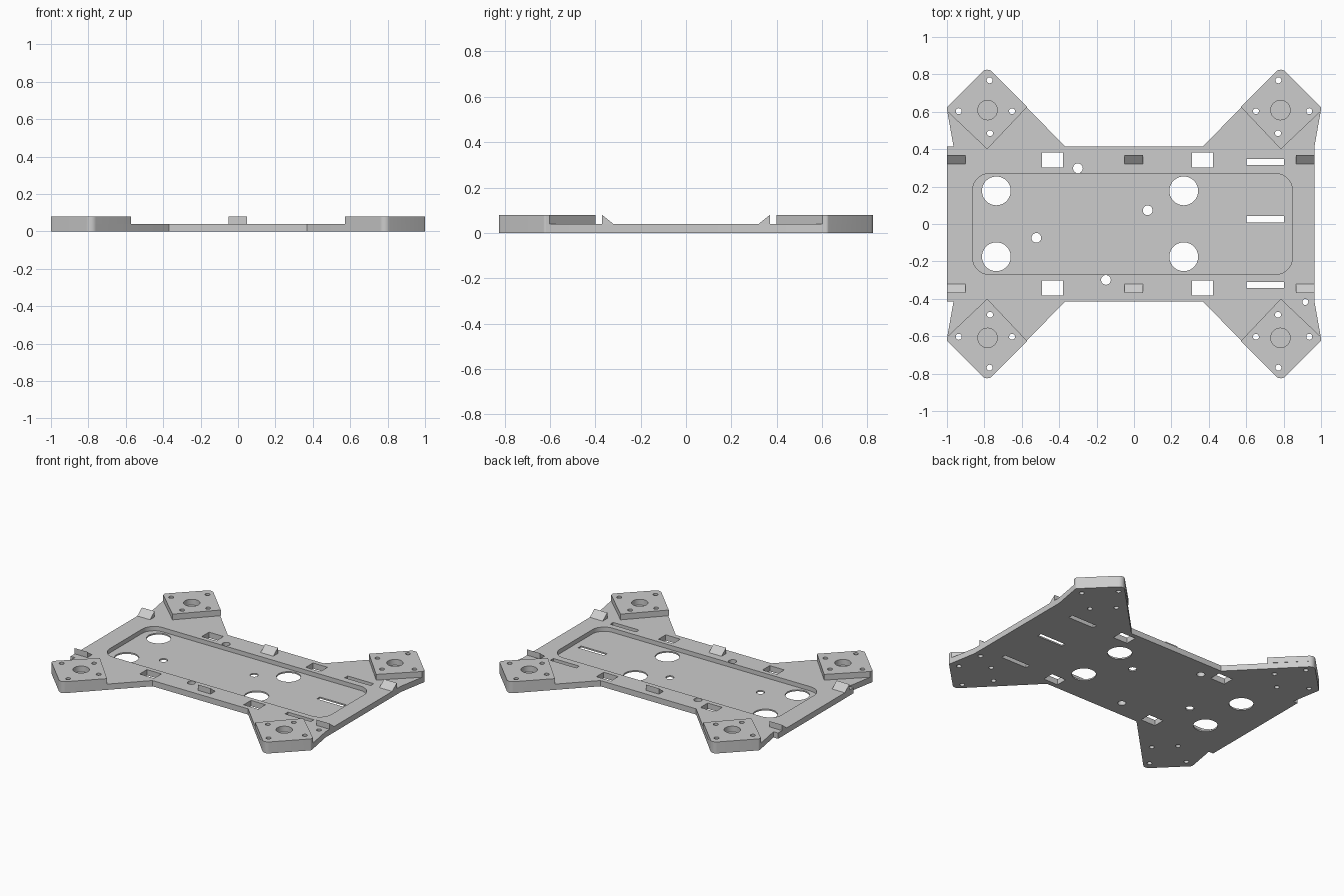
import bpy, bmesh
from math import cos, sin, tan, tau, radians
from mathutils import Vector

old = bpy.data.objects.get("Cube")
if old:
    bpy.data.objects.remove(old)

THICK, FLOOR, TOP = 0.04, 0.01, 0.08

grey = bpy.data.materials.new("plain grey")
grey.use_nodes = True
grey.diffuse_color = (0.604, 0.604, 0.604, 1)
grey.node_tree.nodes["Principled BSDF"].inputs["Base Color"].default_value = grey.diffuse_color


def circle(x, y, r, n=32):
    return [(x + r * cos(tau * i / n), y + r * sin(tau * i / n)) for i in range(n)]


def rect(x0, x1, y0, y1, r=0):
    return fillet([(x0, y0, r), (x1, y0, r), (x1, y1, r), (x0, y1, r)])


def fillet(corners, steps=6):
    """Round each (x, y, radius) corner of a closed outline."""
    out = []
    for i, (x, y, r) in enumerate(corners):
        p = Vector((x, y))
        if r == 0:
            out.append((x, y))
            continue
        a = (Vector(corners[i - 1][:2]) - p).normalized()
        b = (Vector(corners[(i + 1) % len(corners)][:2]) - p).normalized()
        half = a.angle(b) / 2
        centre = p + (a + b).normalized() * r / sin(half)
        start = p + a * r / tan(half) - centre
        end = p + b * r / tan(half) - centre
        for k in range(steps + 1):
            d = start.lerp(end, k / steps).normalized() * r
            out.append(tuple(centre + d))
    return out


def prisms(name, outlines, z0, z1):
    """One object holding an upright prism for each outline."""
    bm = bmesh.new()
    for pts in outlines:
        face = bm.faces.new([bm.verts.new((x, y, z0)) for x, y in pts])
        top = bmesh.ops.extrude_face_region(bm, geom=[face])["geom"]
        bmesh.ops.translate(bm, vec=(0, 0, z1 - z0),
                            verts=[v for v in top if isinstance(v, bmesh.types.BMVert)])
    bmesh.ops.recalc_face_normals(bm, faces=bm.faces)
    mesh = bpy.data.meshes.new(name)
    bm.to_mesh(mesh)
    bm.free()
    obj = bpy.data.objects.new(name, mesh)
    bpy.context.collection.objects.link(obj)
    mesh.materials.append(grey)
    return obj


def activate(obj):
    bpy.ops.object.select_all(action='DESELECT')
    obj.select_set(True)
    bpy.context.view_layer.objects.active = obj


def cut(obj, outlines, z0, z1):
    cutter = prisms("cutter", outlines, z0, z1)
    cutter.hide_render = True
    mod = obj.modifiers.new("cut", 'BOOLEAN')
    mod.operation, mod.solver, mod.object = 'DIFFERENCE', 'EXACT', cutter
    activate(obj)
    bpy.ops.object.modifier_apply(modifier=mod.name)
    bpy.data.objects.remove(cutter)


def mirrored(pts, sx, sy):
    return [(x * sx, y * sy, *rest) for x, y, *rest in pts]


QUADRANTS = [(1, 1), (-1, 1), (-1, -1), (1, -1)]
arm_tip = [(1.002, 0.623, 0.014), (0.785, 0.84, 0.036)]
screws = [(0.772, 0.768), (0.652, 0.603), (0.937, 0.603), (0.77, 0.485)]

# Base plate outline: four diagonal arms, wider lip on the right-hand end
outline = []
for sx, sy in QUADRANTS:
    arm = [(0.965, 0.415, 0)] + arm_tip + [(0.369, 0.415, 0)]
    if sx < 0:
        arm.insert(0, (1.0, 0.415, 0))
    part = mirrored(arm, sx, sy)
    outline += part if sx * sy > 0 else part[::-1]
plate = prisms("base_plate", [fillet(outline)], 0, THICK)

# Shallow rounded pocket
cut(plate, [rect(-0.863, 0.847, -0.27, 0.27, 0.09)], FLOOR, 0.1)

# Through holes, windows and slots
holes = [circle(x, y, 0.077, 48) for x in (-0.736, 0.266) for y in (-0.175, 0.177)]
holes += [circle(x, y, 0.026) for x, y in
          [(-0.3, 0.298), (0.073, 0.073), (-0.522, -0.074), (-0.15, -0.299)]]
holes += [rect(x, x + 0.112, y, y + 0.08) for x in (-0.491, 0.311) for y in (-0.381, 0.302)]
holes += [rect(0.602, 0.802, y, y + 0.033) for y in (-0.343, 0.009, 0.315)]
holes.append(circle(0.916, -0.417, 0.016, 20))
for sx, sy in QUADRANTS:
    holes += [circle(x * sx, y * sy, 0.016, 20) for x, y in screws]
cut(plate, holes, -0.1, 0.2)

# Raised motor pads at the arm tips
pads = []
for sx, sy in QUADRANTS:
    shape = [(0.571, 0.626, 0), (0.785, 0.4, 0), (0.998, 0.602, 0)] + arm_tip
    name = ("back" if sy > 0 else "front") + ("_left" if sx > 0 else "_right") + "_motor_pad"
    pad = prisms(name, [fillet(mirrored(shape, sx, sy))], THICK, TOP)
    cut(pad, [circle(x * sx, y * sy, 0.016, 20) for x, y in screws]
        + [circle(0.783 * sx, 0.609 * sy, 0.052)], 0, 0.2)
    pads.append(pad)

# Wedge clips: upright outside, sloping down towards the middle
for label, x0, x1 in [("right", -1.0, -0.902), ("middle", -0.05, 0.048), ("left", 0.866, 0.965)]:
    for side, s in [("front", -1), ("back", 1)]:
        bm = bmesh.new()
        ends = [[bm.verts.new((x, y * s, z)) for y, z in
                 [(0.32, THICK), (0.37, THICK), (0.37, TOP)]] for x in (x0, x1)]
        for end in ends:
            bm.faces.new(end)
        for i in range(3):
            j = (i + 1) % 3
            bm.faces.new([ends[0][i], ends[0][j], ends[1][j], ends[1][i]])
        bmesh.ops.recalc_face_normals(bm, faces=bm.faces)
        mesh = bpy.data.meshes.new(f"{side}_{label}_clip")
        bm.to_mesh(mesh)
        bm.free()
        mesh.materials.append(grey)
        bpy.context.collection.objects.link(bpy.data.objects.new(mesh.name, mesh))

# Smooth the round walls, keep the edges sharp
for obj in [plate] + pads:
    activate(obj)
    bpy.ops.object.shade_smooth_by_angle(angle=radians(30))
